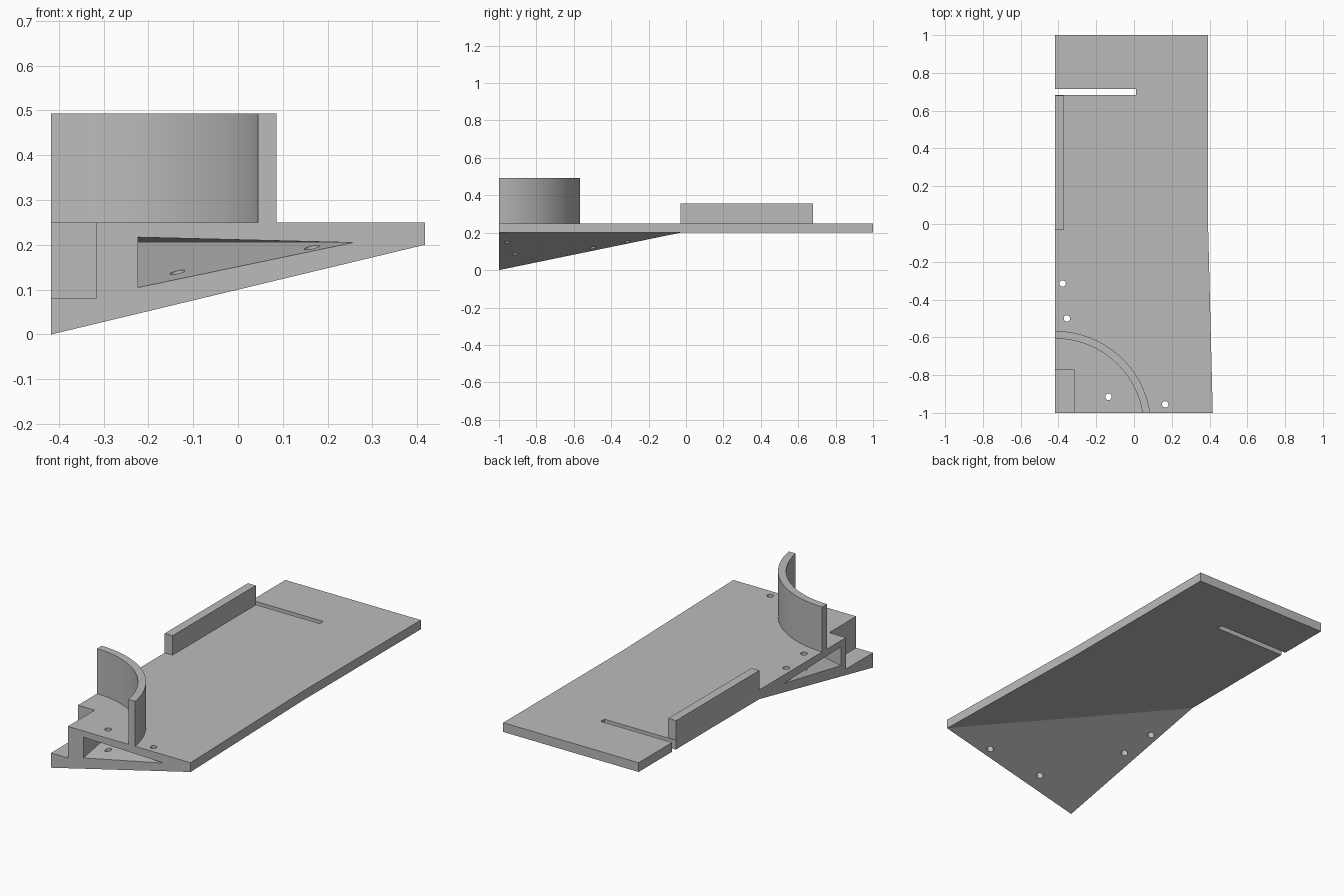
import bpy, bmesh, math
from mathutils import Vector

if "Cube" in bpy.data.objects:
    bpy.data.objects.remove(bpy.data.objects["Cube"], do_unlink=True)

grey = bpy.data.materials.new("plain_grey")
grey.use_nodes = True
grey.diffuse_color = (0.5, 0.5, 0.5, 1)
grey.node_tree.nodes["Principled BSDF"].inputs["Base Color"].default_value = (0.5, 0.5, 0.5, 1)

HALF = 0.417            # half width
TOP, UNDER = 0.25, 0.2  # plate heights


def finish(name, bm):
    bmesh.ops.recalc_face_normals(bm, faces=bm.faces[:])
    mesh = bpy.data.meshes.new(name)
    bm.to_mesh(mesh)
    bm.free()
    mesh.materials.append(grey)
    obj = bpy.data.objects.new(name, mesh)
    bpy.context.collection.objects.link(obj)
    return obj


def box(name, low, high):
    bm = bmesh.new()
    low, high = Vector(low), Vector(high)
    for v in bmesh.ops.create_cube(bm, size=1)["verts"]:
        v.co = (low + high) / 2 + v.co * (high - low)
    return finish(name, bm)


def select(obj):
    bpy.ops.object.select_all(action="DESELECT")
    obj.select_set(True)
    bpy.context.view_layer.objects.active = obj


def cut(obj, cutter):
    cutter.hide_render = True
    mod = obj.modifiers.new("cut", "BOOLEAN")
    mod.operation, mod.solver, mod.object = "DIFFERENCE", "EXACT", cutter
    select(obj)
    bpy.ops.object.modifier_apply(modifier=mod.name)
    bpy.data.objects.remove(cutter, do_unlink=True)


# Base plate with the wedge foot dropping to one front corner
outline = [(HALF, -1), (0.392, 0), (0.392, 1), (-HALF, 1), (-HALF, -0.03), (-HALF, -1)]
bm = bmesh.new()
upper = [bm.verts.new((x, y, TOP)) for x, y in outline]
lower = [bm.verts.new((x, y, UNDER)) for x, y in outline]
lower[-1].co.z = 0
bm.faces.new(upper)
bm.faces.new(lower[:5])
bm.faces.new((lower[4], lower[5], lower[0]))
for i in range(len(outline)):
    j = (i + 1) % len(outline)
    bm.faces.new((upper[i], upper[j], lower[j], lower[i]))
base = finish("base_plate", bm)

# Hollow in the wedge, open to the front and side, leaving a corner post
tip_front, tip_side = Vector((0.257, -1, 0.205)), Vector((-HALF, -0.24, 0.205))
reach = (tip_front - tip_side) * 0.2
bm = bmesh.new()
corners = [tip_front + reach, tip_side - reach, (-0.6, -1.2, -0.011), (-0.6, -1.2, 0.231)]
for co in corners:
    bm.verts.new(co)
bmesh.ops.convex_hull(bm, input=bm.verts[:])
hollow = finish("hollow_cutter", bm)
cut(hollow, box("post_cutter", (-1, -2, -1), (-0.223, -0.726, 1)))
cut(base, hollow)

# Corner step and cross slot
cut(base, box("step_cutter", (-0.6, -1.2, 0.08), (-0.317, -0.77, 0.4)))
cut(base, box("slot_cutter", (-0.6, 0.683, 0.1), (0.01, 0.714, 0.4)))

# Screw holes
for x, y in [(-0.378, -0.315), (-0.355, -0.5), (-0.135, -0.915), (0.165, -0.955)]:
    bm = bmesh.new()
    bmesh.ops.create_cone(bm, cap_ends=True, segments=24, radius1=0.017, radius2=0.017, depth=1)
    bmesh.ops.translate(bm, vec=(x, y, 0), verts=bm.verts[:])
    cut(base, finish("hole_cutter", bm))

# Side rail
box("side_rail", (-HALF, -0.03, TOP), (-0.37, 0.68, 0.355))

# Curved wall, cut flush with the front
centre_y, steps = -1.075, 40


def arc(radius):
    end = math.asin((-1 - centre_y) / radius)
    angles = [end + (math.pi / 2 - end) * i / steps for i in range(steps + 1)]
    return [(-HALF + radius * math.cos(a), centre_y + radius * math.sin(a)) for a in angles]


bm = bmesh.new()
rings = [[bm.verts.new((x, y, z)) for x, y in arc(r)]
         for r, z in [(0.508, TOP), (0.508, 0.493), (0.468, 0.493), (0.468, TOP)]]
for k in range(4):
    a, b = rings[k], rings[(k + 1) % 4]
    for i in range(steps):
        bm.faces.new((a[i], a[i + 1], b[i + 1], b[i]))
for i in (0, steps):
    bm.faces.new([ring[i] for ring in rings])
wall = finish("curved_wall", bm)
select(wall)
bpy.ops.object.shade_smooth_by_angle()
